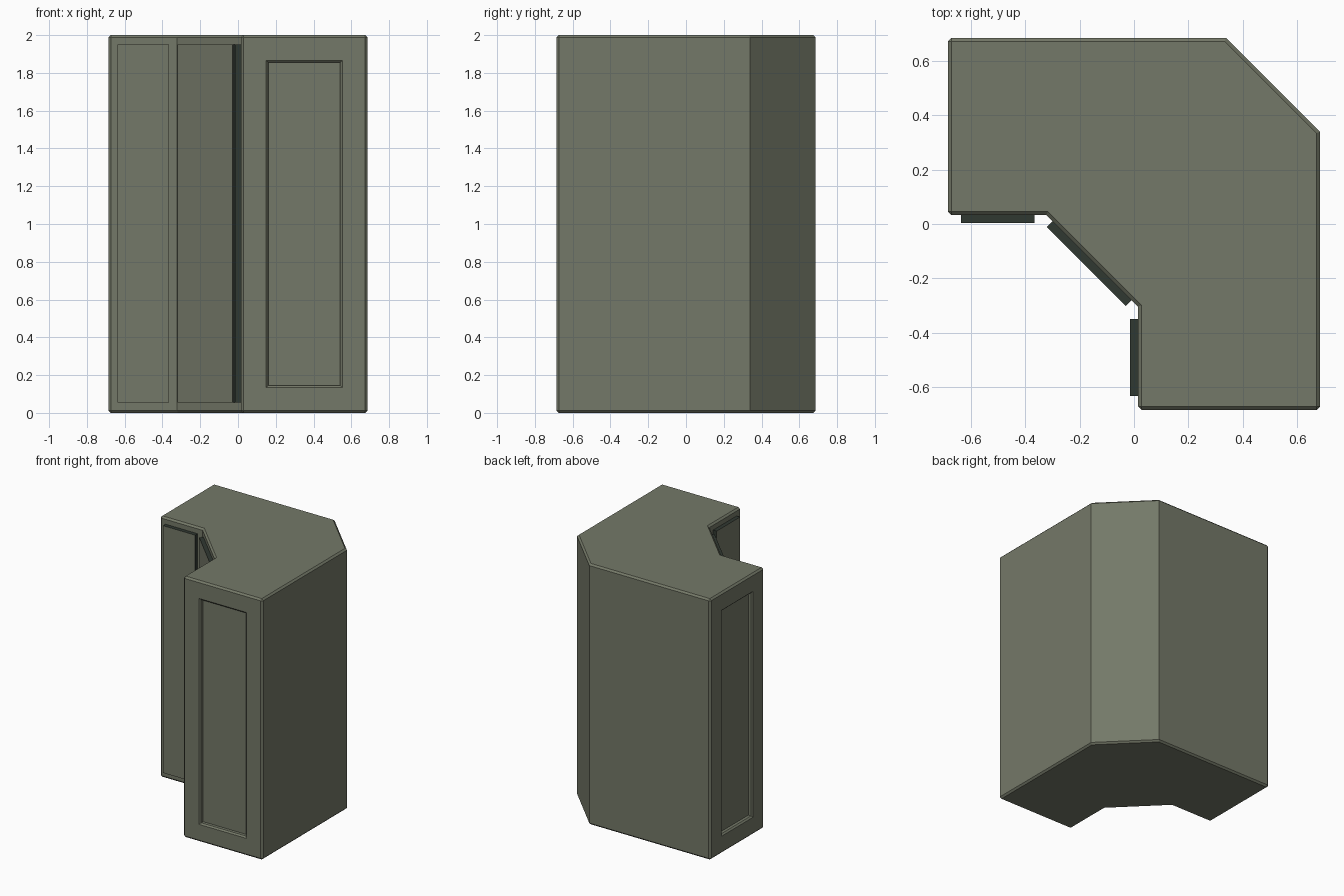
import bpy, bmesh, math
from mathutils import Vector

if "Cube" in bpy.data.objects:
    bpy.data.objects.remove(bpy.data.objects["Cube"])


def material(name, rgb):
    m = bpy.data.materials.new(name)
    m.diffuse_color = (*rgb, 1)
    m.use_nodes = True
    m.node_tree.nodes["Principled BSDF"].inputs["Base Color"].default_value = m.diffuse_color
    return m


SAGE = material("sage grey", (0.175, 0.190, 0.138))
DARK = material("dark green edge", (0.030, 0.040, 0.031))


def prism(points, z0, z1):
    """Vertical prism from a footprint outline."""
    bm = bmesh.new()
    base = bm.faces.new([bm.verts.new((x, y, z0)) for x, y in points])
    top = bmesh.ops.extrude_face_region(bm, geom=[base])["geom"]
    bmesh.ops.translate(bm, vec=(0, 0, z1 - z0),
                        verts=[v for v in top if isinstance(v, bmesh.types.BMVert)])
    bmesh.ops.recalc_face_normals(bm, faces=bm.faces)
    return bm


def finish(bm, name):
    me = bpy.data.meshes.new(name)
    bm.to_mesh(me)
    bm.free()
    me.materials.append(SAGE)
    me.materials.append(DARK)
    ob = bpy.data.objects.new(name, me)
    bpy.context.collection.objects.link(ob)
    return ob


# Cabinet carcass: corner footprint with chamfered square edges
E = 0.686
outline = [(-E, E), (0.34, E), (E, 0.34), (E, -E), (0.015, -E),
           (0.015, -0.305), (-0.323, 0.033), (-E, 0.033)]
bm = prism(outline, 0, 2)
sharp = [e for e in bm.edges if e.calc_face_angle() > math.radians(60)]
bmesh.ops.bevel(bm, geom=sharp, offset=0.013, segments=1, affect='EDGES')
bm.normal_update()

# Recessed panels on both wing ends
for d in (Vector((0, -1, 0)), Vector((-1, 0, 0))):
    face = max((f for f in bm.faces if f.normal.dot(d) > 0.99),
               key=lambda f: f.calc_center_median().dot(d))
    for thick, depth in ((0.121, 0), (0.011, -0.011), (0.0005, -0.022)):
        bmesh.ops.inset_region(bm, faces=[face], thickness=thick, depth=depth,
                               use_even_offset=True)
        bm.normal_update()
finish(bm, "cabinet_body")


# Doors: sage fronts with dark edges
def door(name, a, b, out, t=0.03):
    n = Vector(out).normalized()
    a, b = Vector(a), Vector(b)
    bm = prism([a, b, b + n * t, a + n * t], 0.055, 1.95)
    for f in bm.faces:
        f.material_index = 0 if f.normal.xy.dot(n) > 0.9 else 1
    finish(bm, name)


door("left_door", (-0.637, 0.033), (-0.366, 0.033), (0, -1))
door("diagonal_door", (-0.300, 0.010), (-0.009, -0.281), (-1, -1))
door("right_door", (0.015, -0.351), (0.015, -0.634), (-1, 0))
